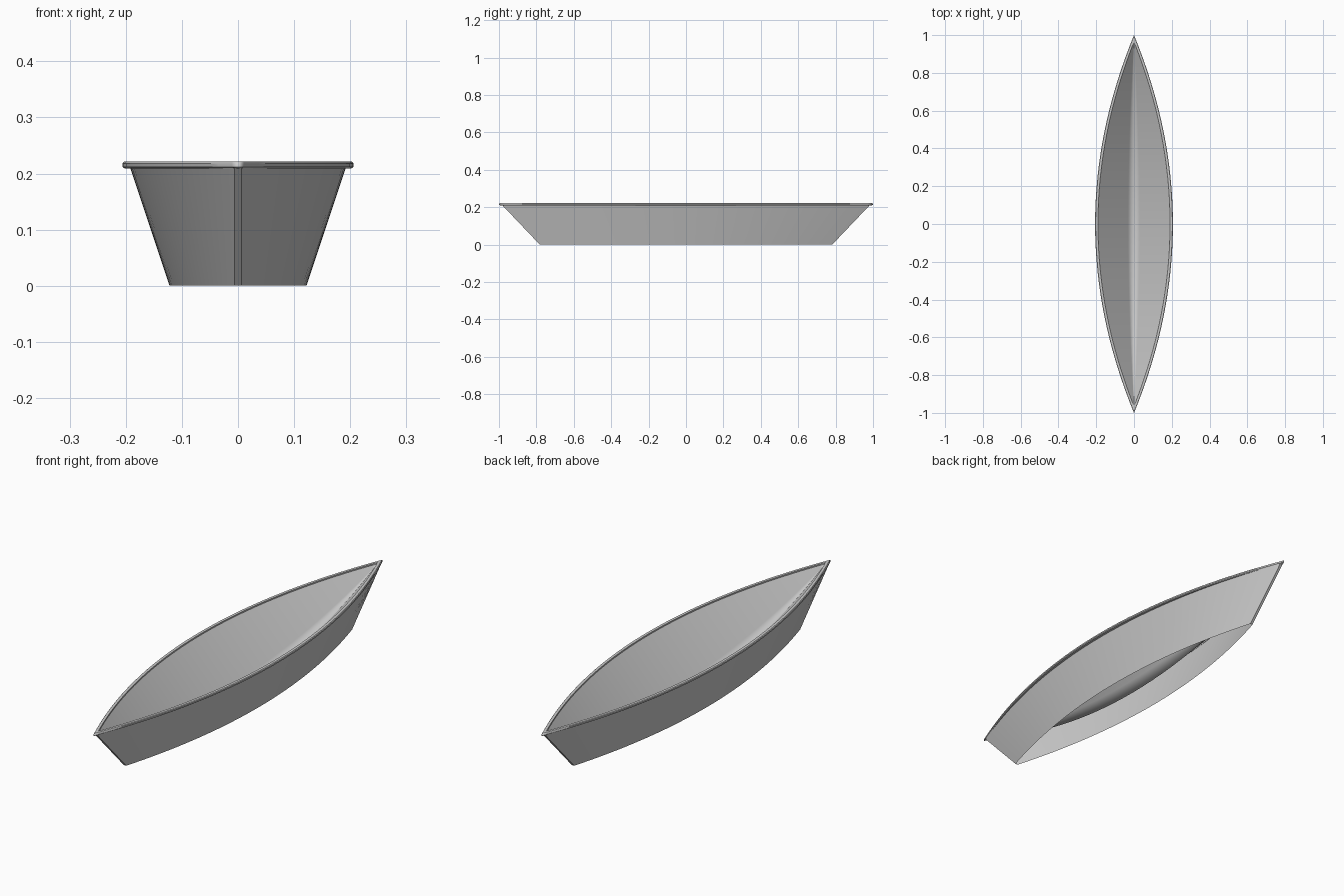
import bpy
import math

if "Cube" in bpy.data.objects:
    bpy.data.objects.remove(bpy.data.objects["Cube"])

N = 40  # segments along each side

grey = bpy.data.materials.new("light_grey")
grey.diffuse_color = (0.6, 0.6, 0.6, 1)
grey.use_nodes = True
grey.node_tree.nodes["Principled BSDF"].inputs["Base Color"].default_value = grey.diffuse_color


def side_curve(half_width, half_length, z, tip=0.0):
    """Points of one curved side, from front tip to back tip."""
    pts = []
    for i in range(N + 1):
        t = -math.cos(math.pi * i / N) * 0.5 + (2 * i / N - 1) * 0.5
        pts.append((tip + (half_width - tip) * (1 - t * t), half_length * t, z))
    return pts


def make_object(name, strips, closed=False, smooth=35):
    """Skin each list of rows with quads and join them in one mesh."""
    verts, faces = [], []
    for rows in strips:
        base, n = len(verts), len(rows[0])
        for row in rows:
            verts += row
        for r in range(len(rows) if closed else len(rows) - 1):
            s = (r + 1) % len(rows)
            for i in range(n - 1):
                faces.append((base + r * n + i, base + r * n + i + 1,
                              base + s * n + i + 1, base + s * n + i))
    mesh = bpy.data.meshes.new(name)
    mesh.from_pydata(verts, [], faces)
    mesh.materials.append(grey)
    obj = bpy.data.objects.new(name, mesh)
    bpy.context.collection.objects.link(obj)
    bpy.context.view_layer.objects.active = obj
    obj.select_set(True)
    bpy.ops.object.shade_smooth_by_angle(angle=math.radians(smooth))
    obj.select_set(False)
    return obj


def mirror(obj):
    """Mirror the right half to the left."""
    mod = obj.modifiers.new("mirror", 'MIRROR')
    mod.use_axis[0] = True
    mod.use_clip = True
    mod.merge_threshold = 0.0005


# Outer side walls, open underneath, with narrow flat stems at both ends
bottom = side_curve(0.122, 0.782, 0.0, 0.006)
top = side_curve(0.192, 0.982, 0.21, 0.006)
walls = make_object("outer_walls", [[bottom, top]])
mirror(walls)

stems = []
for end in (0, -1):
    b, t = bottom[end], top[end]
    row_r, row_l = [b, t], [(-b[0], b[1], b[2]), (-t[0], t[1], t[2])]
    stems.append([row_l, row_r] if end == 0 else [row_r, row_l])
make_object("end_stems", stems)

# Inner shell: V section falling from the rim to a curved keel line
rim_edge = side_curve(0.191, 0.965, 0.215)
keel = [(0, y, 0.012 + 0.203 * (y / 0.965) ** 2) for x, y, z in rim_edge]
rows = []
for k in range(7):
    f = k / 6
    rows.append([tuple(a + (b - a) * f for a, b in zip(p, q))
                 for p, q in zip(rim_edge, keel)])
inner = make_object("inner_shell", [rows])
mirror(inner)

# Rim band with softened outer corners
section = [(0.191, 0.965, 0.221), (0.203, 0.995, 0.221), (0.206, 1.0, 0.218),
           (0.206, 1.0, 0.212), (0.202, 0.992, 0.209), (0.191, 0.965, 0.209)]
rim = make_object("rim", [[side_curve(*s) for s in reversed(section)]], closed=True)
mirror(rim)

# Consistent outward directions
import bmesh
for obj, outward in ((walls, 1), (inner, -1)):
    bm = bmesh.new()
    bm.from_mesh(obj.data)
    for f in bm.faces:
        if f.normal.x * outward < 0:
            f.normal_flip()
    bm.to_mesh(obj.data)
    bm.free()
